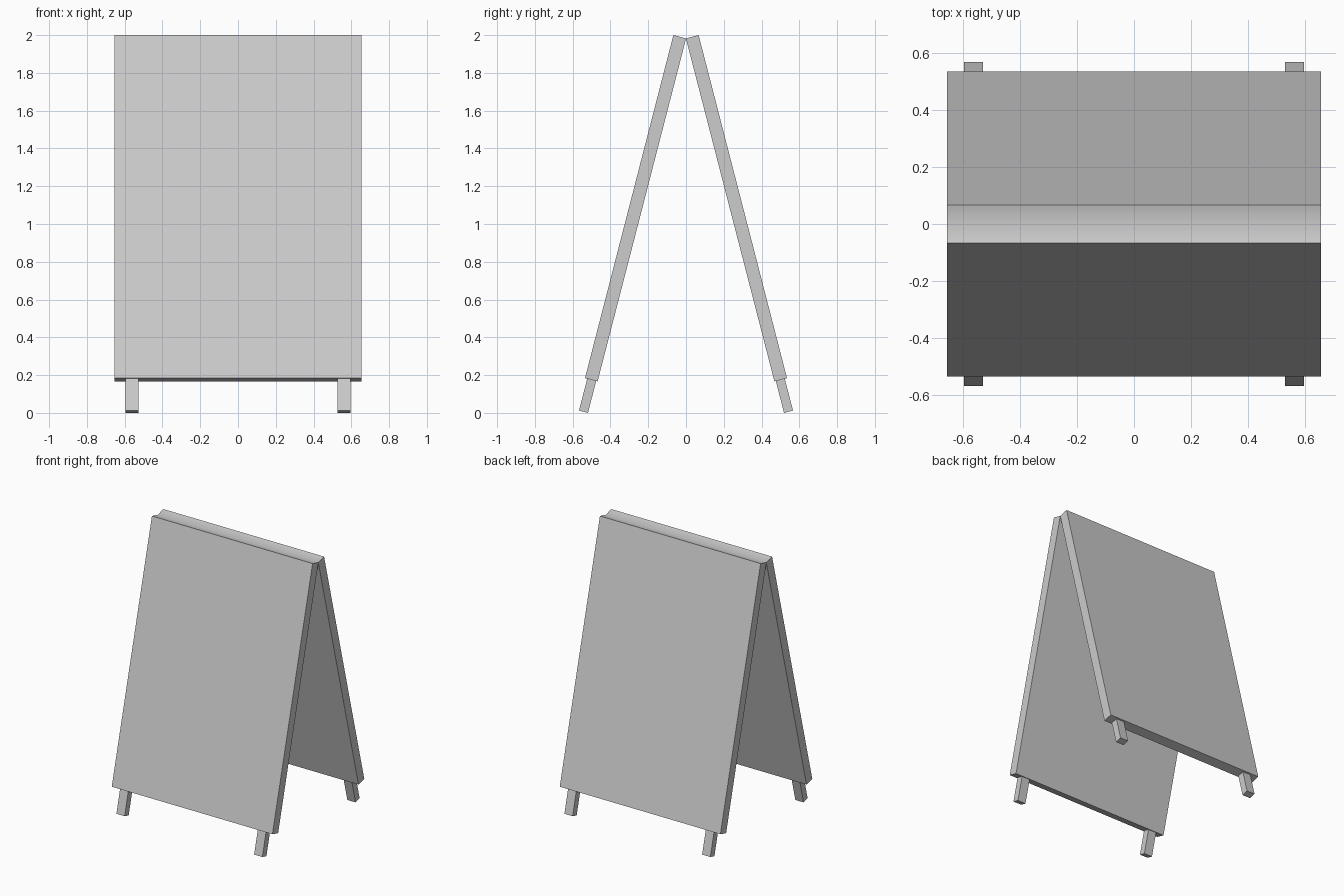
import bpy
import bmesh
import math

cube = bpy.data.objects.get("Cube")
if cube:
    bpy.data.objects.remove(cube, do_unlink=True)

# Single light grey material
grey = bpy.data.materials.new("light_grey")
grey.use_nodes = True
colour = (0.604, 0.604, 0.604, 1.0)
grey.diffuse_color = colour
grey.node_tree.nodes["Principled BSDF"].inputs["Base Color"].default_value = colour

TILT = math.atan(0.2577)      # lean of each board from vertical
THICK = 0.069                 # board thickness
S, C = math.sin(TILT), math.cos(TILT)


def prism(name, outline, x0, x1):
    """Extrude a closed (y, z) outline along x."""
    bm = bmesh.new()
    face = bm.faces.new([bm.verts.new((x0, y, z)) for y, z in outline])
    ext = bmesh.ops.extrude_face_region(bm, geom=[face])
    moved = [v for v in ext["geom"] if isinstance(v, bmesh.types.BMVert)]
    bmesh.ops.translate(bm, verts=moved, vec=(x1 - x0, 0, 0))
    bmesh.ops.recalc_face_normals(bm, faces=bm.faces)
    mesh = bpy.data.meshes.new(name)
    bm.to_mesh(mesh)
    bm.free()
    mesh.materials.append(grey)
    obj = bpy.data.objects.new(name, mesh)
    bpy.context.collection.objects.link(obj)
    return obj


# Two leaning boards joined along the top ridge
apex = 2.0 - THICK * S
top_y = THICK * C
length = 1.816 / C
half = [(top_y, 2.0),
        (top_y + length * S, 2.0 - length * C),
        (length * S, apex - length * C)]
outline = ([(0, apex)] + half + [(0, apex - 0.002)]
           + [(-y, z) for y, z in reversed(half)])
boards = prism("folding_boards", outline, -0.655, 0.655)

# The shallow groove along the ridge is softly shaded, other edges stay sharp
bpy.ops.object.select_all(action="DESELECT")
boards.select_set(True)
bpy.context.view_layer.objects.active = boards
bpy.ops.object.shade_smooth_by_angle(angle=math.radians(30))

# Four short feet continuing the lean of the boards
FOOT = 0.049
inner_y = 0.519
rise = 0.172
foot = [(inner_y, 0.0),
        (inner_y + FOOT * C, FOOT * S),
        (inner_y + FOOT * C - rise * S / C, FOOT * S + rise),
        (inner_y - rise * S / C, rise)]
for end, sy in (("front", -1), ("back", 1)):
    for side, sx in (("left", 1), ("right", -1)):
        prism(f"{end}_{side}_foot", [(sy * y, z) for y, z in foot],
              sx * 0.528, sx * 0.595)
